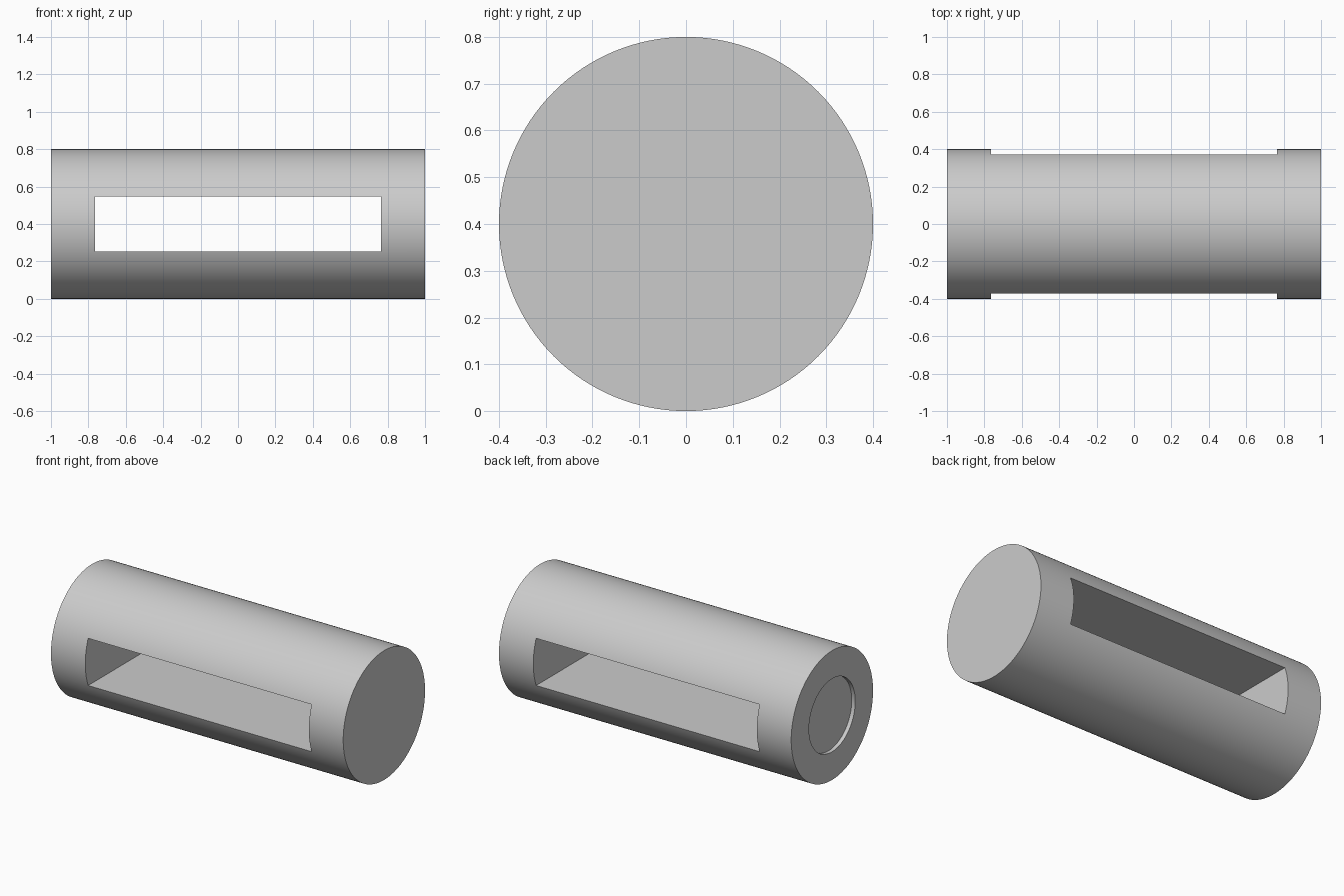
import bpy
import math

old = bpy.data.objects.get("Cube")
if old:
    bpy.data.objects.remove(old, do_unlink=True)

RADIUS = 0.4
LENGTH = 2.0
SLOT = (1.53, 1.2, 0.292)
RECESS_RADIUS = 0.226
RECESS_DEPTH = 0.024

grey = bpy.data.materials.new("plain grey")
grey.use_nodes = True
colour = (0.6, 0.6, 0.6, 1)
grey.diffuse_color = colour
grey.node_tree.nodes["Principled BSDF"].inputs["Base Color"].default_value = colour


def cylinder(name, radius, length, x):
    bpy.ops.mesh.primitive_cylinder_add(
        vertices=128, radius=radius, depth=length,
        location=(x, 0, RADIUS), rotation=(0, math.pi / 2, 0))
    obj = bpy.context.object
    obj.name = name
    obj.data.materials.append(grey)
    return obj


def cut(target, cutter):
    mod = target.modifiers.new(cutter.name, "BOOLEAN")
    mod.operation = "DIFFERENCE"
    mod.solver = "EXACT"
    mod.object = cutter
    bpy.context.view_layer.objects.active = target
    bpy.ops.object.modifier_apply(modifier=mod.name)
    bpy.data.objects.remove(cutter, do_unlink=True)


# Main round body lying along x
body = cylinder("cylinder_body", RADIUS, LENGTH, 0)

# Rectangular slot running right through from front to back
bpy.ops.mesh.primitive_cube_add(size=1, location=(0, 0, RADIUS))
slot = bpy.context.object
slot.name = "slot_cutter"
slot.scale = SLOT
slot.data.materials.append(grey)
cut(body, slot)

# Shallow round recess in the -x end
cut(body, cylinder("recess_cutter", RECESS_RADIUS, 2 * RECESS_DEPTH, -LENGTH / 2))

# Smooth the curved wall, keep the rims and slot edges sharp
bpy.ops.object.select_all(action="DESELECT")
body.select_set(True)
bpy.context.view_layer.objects.active = body
bpy.ops.object.shade_smooth_by_angle(angle=math.radians(20))
